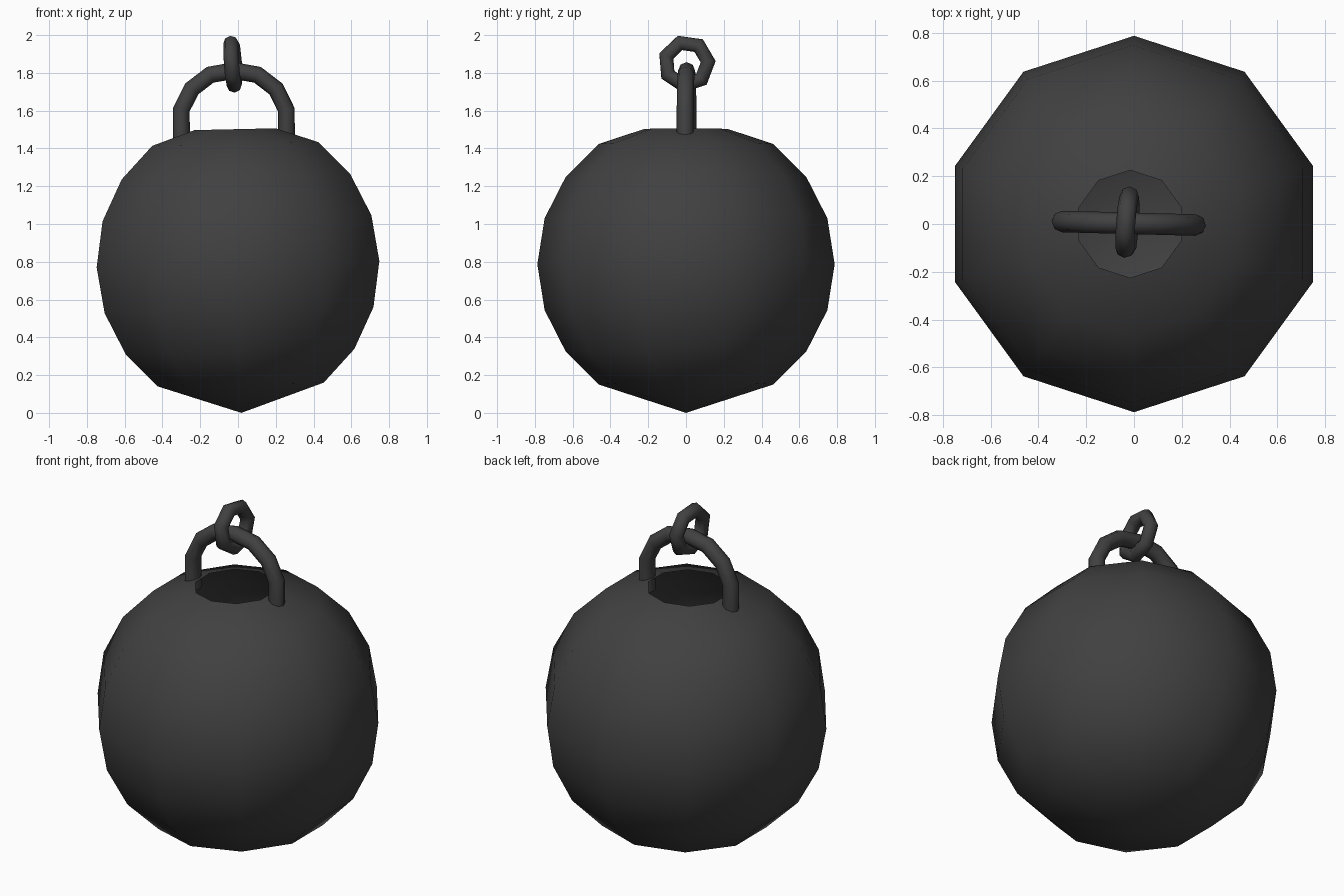
import bpy, bmesh
from math import sin, cos, pi, radians
from mathutils import Vector, Matrix

if "Cube" in bpy.data.objects:
    bpy.data.objects.remove(bpy.data.objects["Cube"])

iron = bpy.data.materials.new("dark iron")
iron.use_nodes = True
colour = (0.052, 0.052, 0.052, 1)
iron.diffuse_color = colour
iron.node_tree.nodes["Principled BSDF"].inputs["Base Color"].default_value = colour


def skin(name, rings, closed=False):
    """Join rings of points with quads into a smooth object."""
    bm = bmesh.new()
    loops = [[bm.verts.new(p) for p in ring] for ring in rings]
    sides = len(loops[0])
    for i in range(len(loops) if closed else len(loops) - 1):
        a, b = loops[i], loops[(i + 1) % len(loops)]
        for j in range(sides):
            k = (j + 1) % sides
            bm.faces.new((a[j], a[k], b[k], b[j]))
    bmesh.ops.remove_doubles(bm, verts=bm.verts, dist=0.0005)
    bmesh.ops.recalc_face_normals(bm, faces=bm.faces)
    for f in bm.faces:
        f.smooth = True
    mesh = bpy.data.meshes.new(name)
    bm.to_mesh(mesh)
    bm.free()
    mesh.materials.append(iron)
    obj = bpy.data.objects.new(name, mesh)
    bpy.context.collection.objects.link(obj)
    return obj


def tube(name, path, radius, closed=False, sides=8):
    """Sweep a circle along a path of (x, z) points."""
    pts = [Vector((x, 0, z)) for x, z in path]
    n, rings = len(pts), []
    for i, p in enumerate(pts):
        before = pts[i - 1] if closed or i else p
        after = pts[(i + 1) % n] if closed or i < n - 1 else p
        along = (after - before).normalized()
        out = Vector((-along.z, 0, along.x))
        rings.append([p + radius * (cos(t) * out + sin(t) * Vector((0, 1, 0)))
                      for t in (2 * pi * j / sides for j in range(sides))])
    return skin(name, rings, closed)


# Ball: ten-sided shell, pointed below, cut open on top
R = 0.787
profile = [(R * sin(radians(a)), R * cos(radians(a))) for a in range(36, 145, 18)]
profile = [(0.225, 0.715)] + profile + [(0, -R)]
ball = skin("ball", [[(r * sin(j * pi / 5), r * cos(j * pi / 5), z)
                      for j in range(10)] for r, z in profile])
ball.location = (0, 0, R)
ball.rotation_euler = (0, radians(-1.3), 0)

# Handle: arch standing on the ball
half = [(0.278, 1.42), (0.278, 1.605), (0.223, 1.715), (0.125, 1.79)]
arch = half + [(0, 1.812)] + [(-x, z) for x, z in reversed(half)]
handle = tube("handle", arch, 0.045)
handle.location = (-0.022, 0.003, 0)
handle.rotation_euler = (0, 0, radians(-1.5))

# Link: seven-sided ring hanging through the arch
ring = [(0.115 * cos(t), 0.115 * sin(t))
        for t in (radians(5) + 2 * pi * i / 7 for i in range(7))]
link = tube("chain_link", ring, 0.04, closed=True)
link.data.transform(Matrix.Rotation(pi / 2, 4, "Z"))
link.location = (-0.027, 0.003, 1.849)
link.rotation_euler = (0, radians(-4), radians(-4))
